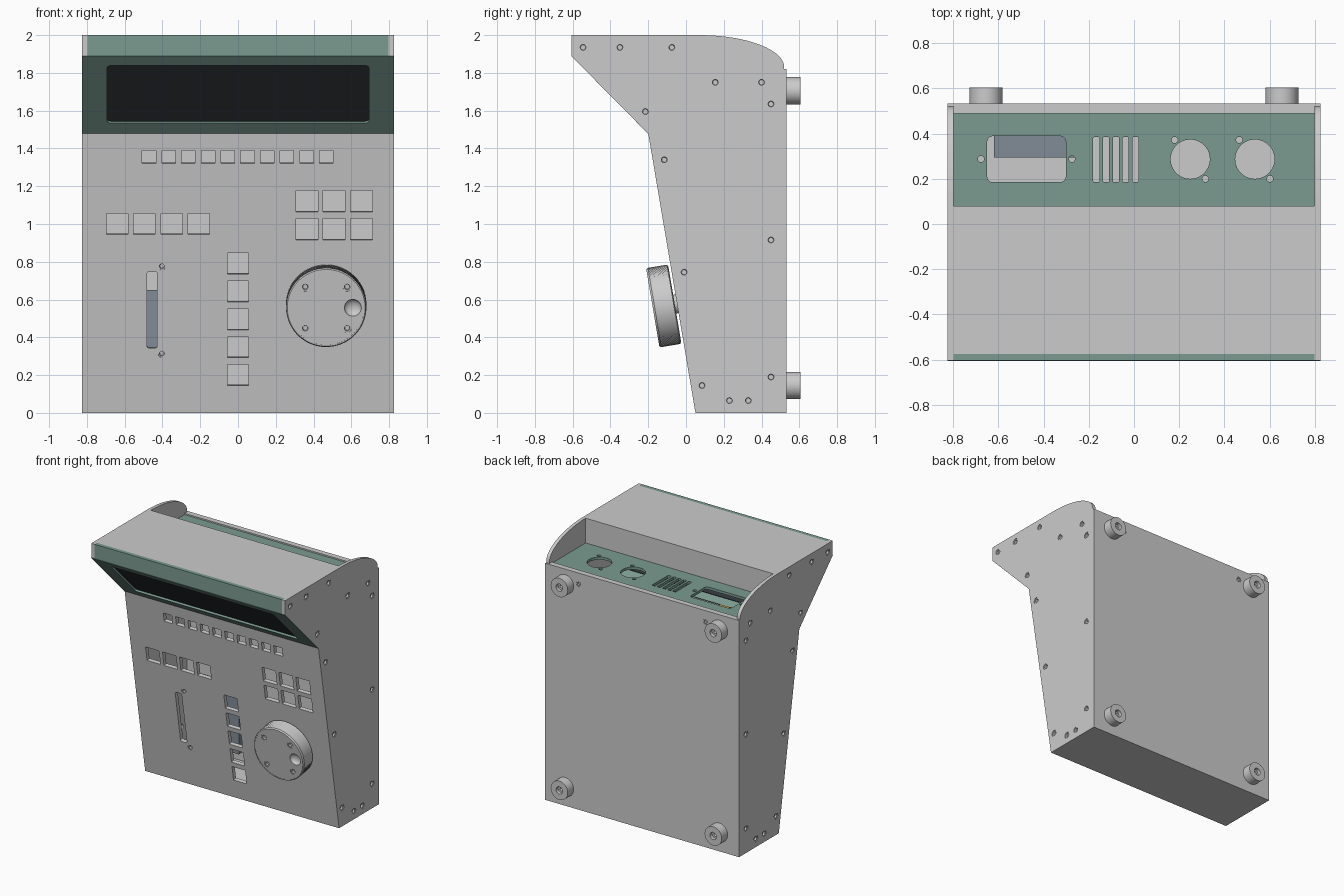
import bpy, bmesh
from math import sin, cos, pi, radians, hypot
from mathutils import Matrix, Vector

if "Cube" in bpy.data.objects:
    bpy.data.objects.remove(bpy.data.objects["Cube"])


def material(name, rgb):
    m = bpy.data.materials.new(name)
    m.diffuse_color = (*rgb, 1)
    m.use_nodes = True
    m.node_tree.nodes["Principled BSDF"].inputs["Base Color"].default_value = m.diffuse_color
    return m


TEAL = material("teal", (0.2, 0.33, 0.28))
DARK = material("dark_glass", (0.03, 0.035, 0.042))
BLUE = material("board_blue", (0.22, 0.26, 0.31))
GOLD = material("gold", (0.6, 0.4, 0.1))


def frame(origin, x, y):
    """Local frame: x and y lie in the face, z points outward."""
    x, y = Vector(x).normalized(), Vector(y).normalized()
    m = Matrix((x, y, x.cross(y))).transposed().to_4x4()
    m.translation = origin
    return m


def finish(name, bm, mat=None, matrix=Matrix()):
    bmesh.ops.remove_doubles(bm, verts=bm.verts, dist=1e-5)
    bmesh.ops.recalc_face_normals(bm, faces=bm.faces)
    me = bpy.data.meshes.new(name)
    bm.to_mesh(me)
    bm.free()
    ob = bpy.data.objects.new(name, me)
    ob.matrix_world = matrix
    bpy.context.collection.objects.link(ob)
    if mat:
        me.materials.append(mat)
    return ob


def plate(name, loops, matrix, t, mat=None):
    """Flat sheet of thickness t behind the frame; later loops are holes."""
    cu = bpy.data.curves.new(name, 'CURVE')
    cu.dimensions, cu.fill_mode, cu.extrude = '2D', 'BOTH', t / 2
    for loop in loops:
        s = cu.splines.new('POLY')
        s.points.add(len(loop) - 1)
        for p, (x, y) in zip(s.points, loop):
            p.co = (x, y, 0, 1)
        s.use_cyclic_u = True
    tmp = bpy.data.objects.new(name + "_tmp", cu)
    me = tmp.to_mesh()
    bm = bmesh.new()
    bm.from_mesh(me)
    tmp.to_mesh_clear()
    bpy.data.objects.remove(tmp)
    bpy.data.curves.remove(cu)
    return finish(name, bm, mat, matrix @ Matrix.Translation((0, 0, -t / 2)))


def lathe(name, profile, matrix, n=32, mat=None):
    """Revolve (radius, height, knurl depth) rows about the frame's z."""
    bm = bmesh.new()
    rings = []
    for j, (r, z, k) in enumerate((*p, 0)[:3] for p in profile):
        rings.append([bm.verts.new(((r - k * ((i + j) % 2)) * cos(2 * pi * i / n),
                                    (r - k * ((i + j) % 2)) * sin(2 * pi * i / n), z))
                      for i in range(n)])
    for a, b in zip(rings, rings[1:]):
        for i in range(n):
            bm.faces.new((a[i], a[i - 1], b[i - 1], b[i]))
    return finish(name, bm, mat, matrix)


def box(name, lo, hi, mat=None):
    bm = bmesh.new()
    bmesh.ops.create_cube(bm, size=1)
    for v in bm.verts:
        v.co = [(a + b) / 2 + c * (b - a) for a, b, c in zip(lo, hi, v.co)]
    return finish(name, bm, mat)


def circle(x, y, r, n=32):
    return [(x + r * cos(2 * pi * i / n), y + r * sin(2 * pi * i / n)) for i in range(n)]


def rect(x, y, w, h, r=0.0):
    if not r:
        return [(x + a * w / 2, y + b * h / 2) for a, b in ((-1, -1), (1, -1), (1, 1), (-1, 1))]
    pts = []
    for q, (a, b) in enumerate(((1, 1), (-1, 1), (-1, -1), (1, -1))):
        for i in range(7):
            t = (q + i / 6) * pi / 2
            pts.append((x + a * (w / 2 - r) + r * cos(t), y + b * (h / 2 - r) + r * sin(t)))
    return pts


def screw(name, matrix, x, y, r):
    lathe(name, [(r, -0.025), (r, -0.004), (0.65 * r, -0.004), (0.55 * r, -0.016), (0, -0.016)],
          matrix @ Matrix.Translation((x, y, 0)), 24)


# Side panels with countersunk screws
arc = [(0.07 + 0.45 * sin(i * pi / 48), 1.83 + 0.17 * cos(i * pi / 48)) for i in range(25)]
profile = [(-0.605, 2), (-0.605, 1.89), (-0.2, 1.48), (0.05, 0), (0.52, 0)] + arc[::-1]
side_screws = [(-0.545, 1.935), (-0.35, 1.935), (-0.075, 1.935), (0.155, 1.75), (0.4, 1.75),
               (0.45, 1.635), (-0.215, 1.595), (-0.115, 1.34), (0.45, 0.915), (-0.01, 0.745),
               (0.45, 0.19), (0.085, 0.145), (0.23, 0.065), (0.33, 0.065)]
for label, s in (("right", 1), ("left", -1)):
    m = frame((s * 0.825, 0, 0), (0, s, 0), (0, 0, 1))
    plate(label + "_side_panel",
          [[(s * y, z) for y, z in profile]] + [circle(s * y, z, 0.024, 24) for y, z in side_screws],
          m, 0.027)
    for y, z in side_screws:
        screw(label + "_side_screw", m, s * y, z, 0.024)

# Sloping control panel with button, fader and screw openings
front = frame((0, 0.05, 0), (1, 0, 0), (0, -0.25, 1.48))
L = hypot(0.25, 1.48)
K = L / 1.48
holes = [rect(-0.471 + 0.1043 * i, 1.355 * K, 0.072, 0.068) for i in range(10)]
holes += [rect(-0.64 + 0.1443 * i, 1.0 * K, 0.115, 0.112) for i in range(4)]
holes += [rect(x, z * K, 0.116, 0.114) for x in (0.365, 0.509, 0.653) for z in (1.12, 0.972)]
holes += [rect(0, (0.2 + 0.1475 * i) * K, 0.112, 0.112) for i in range(5)]
holes.append(rect(-0.455, 0.545 * K, 0.055, 0.41, 0.012))
fader_screws = [(-0.403, z * K) for z in (0.313, 0.775)]
holes += [circle(x, y, 0.02, 24) for x, y in fader_screws]
plate("control_panel", [rect(0, L / 2, 1.598, L)] + holes, front, 0.03)
for x, y in fader_screws:
    screw("fader_screw", front, x, y, 0.02)

# Jog wheel: knurled body, face disc, screws and finger dimple
wheel = front @ Matrix.Translation((0.467, 0.586, 0))
lathe("wheel_shaft", [(0.05, -0.03), (0.05, 0.02)], wheel)
body = [(0, 0.012), (0.2, 0.012), (0.212, 0.018)]
body += [(0.213, 0.022 + 0.0085 * i, 0.006) for i in range(12)]
body += [(0.212, 0.12), (0.206, 0.13), (0.2, 0.13), (0.2, 0.085), (0, 0.085)]
lathe("jog_wheel", body, wheel, 120)
face = wheel @ Matrix.Translation((0, 0, 0.128))
wheel_screws = [(a * 0.111, b * 0.111) for a in (-1, 1) for b in (-1, 1)]
plate("wheel_face", [circle(0, 0, 0.2, 120), circle(0.141, 0, 0.045)]
      + [circle(x, y, 0.023, 24) for x, y in wheel_screws], face, 0.03)
for x, y in wheel_screws:
    screw("wheel_screw", face, x, y, 0.023)
lathe("finger_dimple", [(0.045 * cos(i * pi / 16), -0.028 * sin(i * pi / 16)) for i in range(9)],
      face @ Matrix.Translation((0.141, 0, 0)))

# Display panel and screen
display = frame((0, -0.2, 1.48), (1, 0, 0), (0, -0.405, 0.41))
D = hypot(0.405, 0.41)
display = display @ Matrix.Translation((0, 0, 0.002))
plate("display_panel", [rect(0, D / 2, 1.65, D), rect(0, 0.292, 1.385, 0.428, 0.018)],
      display, 0.014, TEAL)
plate("display_screen", [rect(0, 0.292, 1.45, 0.48)],
      display @ Matrix.Translation((0, 0, -0.0142)), 0.01, DARK)
box("display_brow", (-0.798, -0.605, 1.89), (0.798, -0.575, 2), TEAL)

# Top, recess wall, bottom and back covers
box("top_panel", (-0.798, -0.575, 1.97), (0.798, 0.08, 2))
box("recess_wall", (-0.798, 0.05, 1.79), (0.798, 0.08, 1.97))
box("bottom_panel", (-0.798, 0.055, 0), (0.798, 0.52, 0.03))
box("back_top_rail", (-0.798, 0.49, 1.78), (0.798, 0.52, 1.82))
back = frame((0, 0.533, 0), (-1, 0, 0), (0, 0, 1))
back_screws = [(-0.54, 1.735), (0.54, 1.735)]
plate("back_panel", [rect(0, 0.91, 1.65, 1.82)] + [circle(x, y, 0.02, 24) for x, y in back_screws],
      back, 0.013)
for x, y in back_screws:
    screw("back_screw", back, x, y, 0.02)

# Round feet on the back
for x in (-0.655, 0.655):
    for z in (0.145, 1.705):
        lathe("foot", [(0.0725, 0), (0.0725, 0.072), (0.028, 0.072), (0.028, 0.045),
                       (0.014, 0.045), (0.014, 0.02), (0, 0.02)],
              back @ Matrix.Translation((x, z, 0)), 40)

# Connector panel in the rear recess
cuts = [rect(-0.476, 0.287, 0.348, 0.204, 0.025), circle(-0.677, 0.288, 0.014, 20),
        circle(-0.275, 0.288, 0.014, 20)]
cuts += [rect(-0.167 + 0.0434 * i, 0.285, 0.027, 0.2, 0.006) for i in range(5)]
for x in (0.249, 0.535):
    cuts += [circle(x, 0.287, 0.087, 40), circle(x - 0.069, 0.372, 0.014, 20),
             circle(x + 0.067, 0.2, 0.014, 20)]
plate("connector_panel", [rect(0, 0.285, 1.596, 0.41)] + cuts,
      frame((0, 0, 1.81), (1, 0, 0), (0, 1, 0)), 0.02, TEAL)

# Inner boards glimpsed through the openings
box("inner_board", (-0.62, 0.295, 0.2), (-0.2, 0.45, 0.65), BLUE)
box("inner_connector", (-0.34, -0.05, 1.53), (-0.26, 0.0, 1.57), GOLD)

# Smooth the round parts, keep edges sharp
for ob in bpy.context.scene.objects:
    ob.select_set(True)
    bpy.context.view_layer.objects.active = ob
bpy.ops.object.shade_smooth_by_angle(angle=radians(30))
